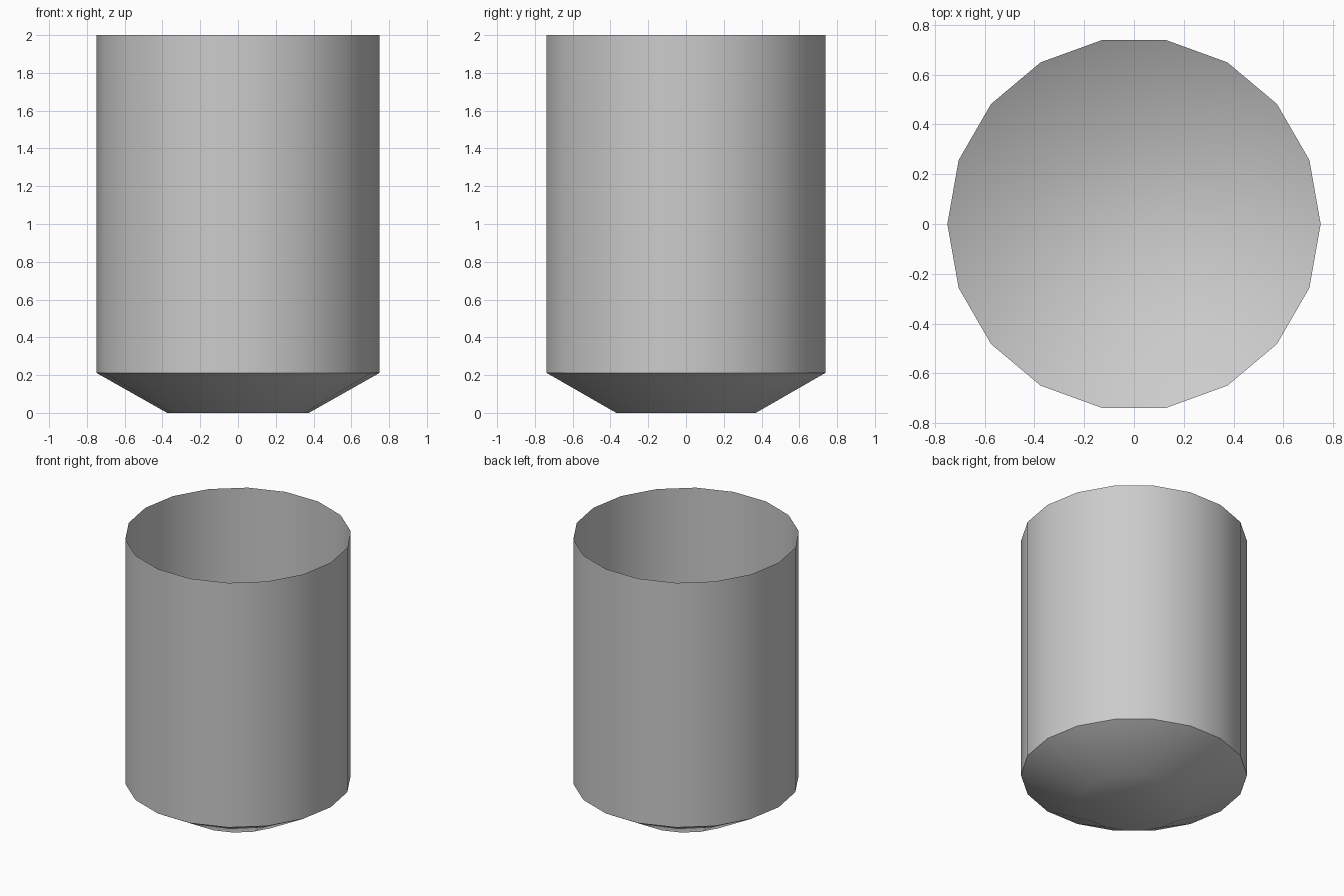
import bpy, bmesh, math

if "Cube" in bpy.data.objects:
    bpy.data.objects.remove(bpy.data.objects["Cube"])

SIDES = 18
PROFILE = [(0.375, 0.0), (0.75, 0.212), (0.75, 2.0)]  # radius, height

# Open-topped, single-walled cup with a tapered base
bm = bmesh.new()
rings = []
for r, z in PROFILE:
    angles = [2 * math.pi * i / SIDES for i in range(SIDES)]
    rings.append([bm.verts.new((r * math.cos(a), r * math.sin(a), z)) for a in angles])

# Wall and taper
for low, high in zip(rings, rings[1:]):
    for i in range(SIDES):
        j = (i + 1) % SIDES
        bm.faces.new((low[i], low[j], high[j], high[i]))

# Floor
bm.faces.new(rings[0][::-1])

mesh = bpy.data.meshes.new("cup")
bm.to_mesh(mesh)
bm.free()
cup = bpy.data.objects.new("cup", mesh)
bpy.context.collection.objects.link(cup)

# Smooth walls, sharp shoulder
bpy.context.view_layer.objects.active = cup
cup.select_set(True)
bpy.ops.object.shade_smooth_by_angle(angle=math.radians(35))
